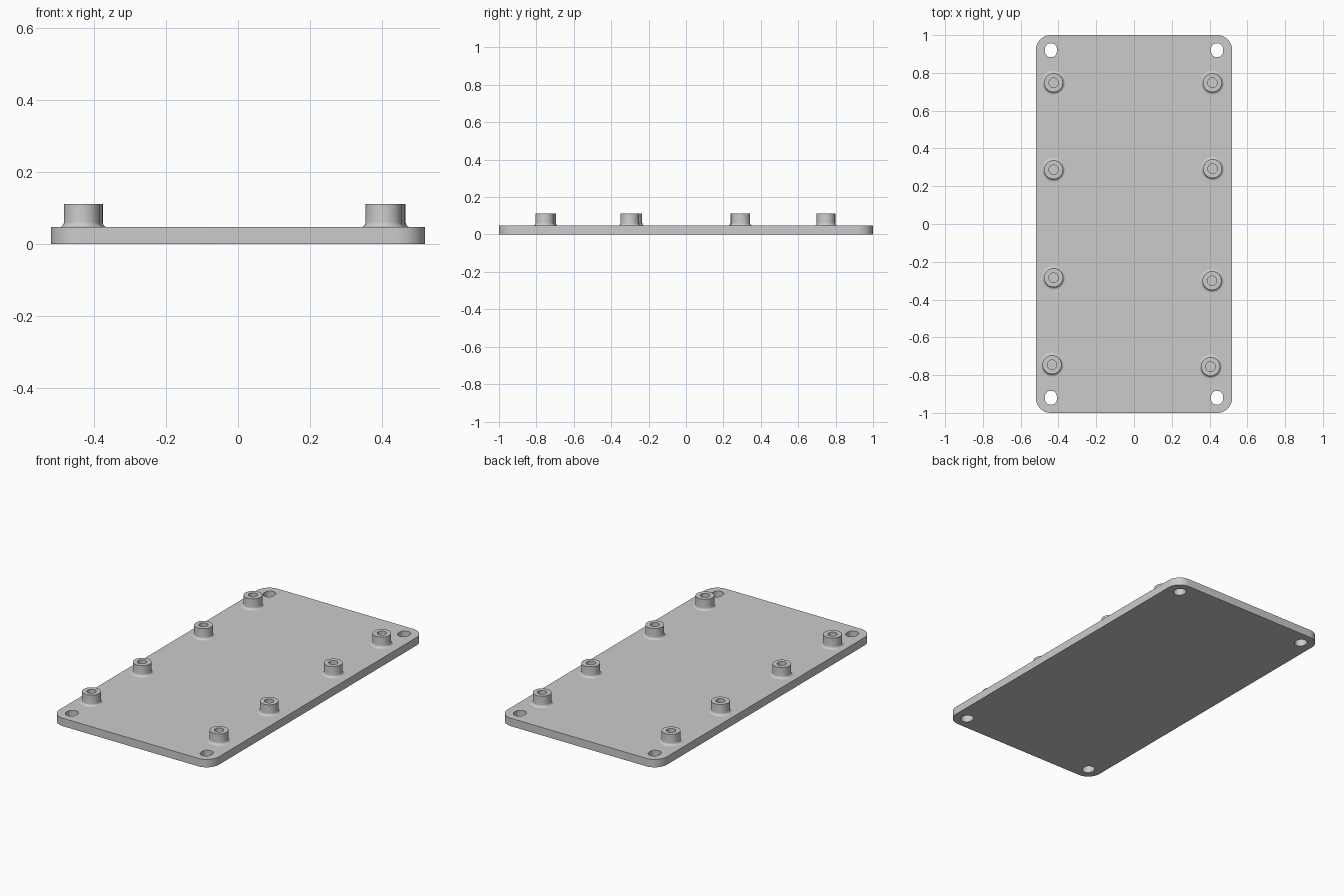
import bpy
import bmesh
from math import pi, cos, sin
from mathutils import Vector

cube = bpy.data.objects.get("Cube")
if cube:
    bpy.data.objects.remove(cube, do_unlink=True)

HALF_X, HALF_Y, THICK, TOP = 0.52, 1.0, 0.047, 0.111

grey = bpy.data.materials.new("light grey")
grey.use_nodes = True
colour = (0.6, 0.6, 0.6, 1)
grey.diffuse_color = colour
grey.node_tree.nodes["Principled BSDF"].inputs["Base Color"].default_value = colour


def rounded_rect(cx, cy, hx, hy, r, steps=12):
    """Outline of a rectangle with round corners."""
    points = []
    for q, (sx, sy) in enumerate([(1, 1), (-1, 1), (-1, -1), (1, -1)]):
        for i in range(steps + 1):
            a = (q + i / steps) * pi / 2
            points.append((cx + sx * (hx - r) + r * cos(a),
                           cy + sy * (hy - r) + r * sin(a)))
    return points


def finish(obj):
    bpy.ops.object.select_all(action="DESELECT")
    obj.select_set(True)
    bpy.context.view_layer.objects.active = obj
    if obj.type == "CURVE":
        bpy.ops.object.convert(target="MESH")
        obj = bpy.context.object
    obj.data.materials.clear()
    obj.data.materials.append(grey)
    bpy.ops.object.shade_smooth_by_angle(angle=pi / 6)


# Base plate with four slotted corner holes
curve = bpy.data.curves.new("base_plate", "CURVE")
curve.dimensions = "2D"
curve.fill_mode = "BOTH"
curve.extrude = THICK / 2
outlines = [rounded_rect(0, 0, HALF_X, HALF_Y, 0.08)]
for sx in (-1, 1):
    for sy in (-1, 1):
        outlines.append(rounded_rect(sx * 0.44, sy * 0.92, 0.032, 0.037, 0.0315))
for outline in outlines:
    spline = curve.splines.new("POLY")
    spline.points.add(len(outline) - 1)
    for point, (x, y) in zip(spline.points, outline):
        point.co = (x, y, 0, 1)
    spline.use_cyclic_u = True
plate = bpy.data.objects.new("base_plate", curve)
plate.location.z = THICK / 2
bpy.context.collection.objects.link(plate)
finish(plate)

# Standoff profile: flared foot, straight wall, blind screw hole
R, BORE, FILLET = 0.05, 0.025, 0.014
profile = [(R + FILLET, THICK - 0.005)]
for i in range(7):
    a = i / 6 * pi / 2
    profile.append((R + FILLET * (1 - sin(a)), THICK + FILLET * (1 - cos(a))))
profile += [(R, TOP), (BORE, TOP), (BORE, THICK + 0.002), (0, THICK + 0.002)]

bm = bmesh.new()
verts = [bm.verts.new((r, 0, z)) for r, z in profile]
edges = [bm.edges.new(pair) for pair in zip(verts, verts[1:])]
bmesh.ops.spin(bm, geom=verts + edges, cent=(0, 0, 0), axis=(0, 0, 1),
               angle=2 * pi, steps=40, use_merge=False)
bmesh.ops.remove_doubles(bm, verts=bm.verts, dist=0.0002)
bmesh.ops.recalc_face_normals(bm, faces=bm.faces)
# Make sure the top rim faces up
rim = max(bm.faces, key=lambda f: f.calc_center_median().z)
if rim.normal.z < 0:
    bmesh.ops.reverse_faces(bm, faces=bm.faces)
standoff = bpy.data.meshes.new("standoff")
bm.to_mesh(standoff)
bm.free()

# Eight standoffs in two slightly uneven rows
rows = {
    "right": [(-0.434, -0.745), (-0.426, -0.284), (-0.426, 0.287), (-0.426, 0.748)],
    "left": [(0.405, -0.755), (0.413, -0.30), (0.416, 0.293), (0.415, 0.748)],
}
for side, spots in rows.items():
    for n, (x, y) in enumerate(spots, 1):
        post = bpy.data.objects.new(f"standoff_{side}_{n}", standoff.copy())
        post.location = Vector((x, y, 0))
        bpy.context.collection.objects.link(post)
        finish(post)
